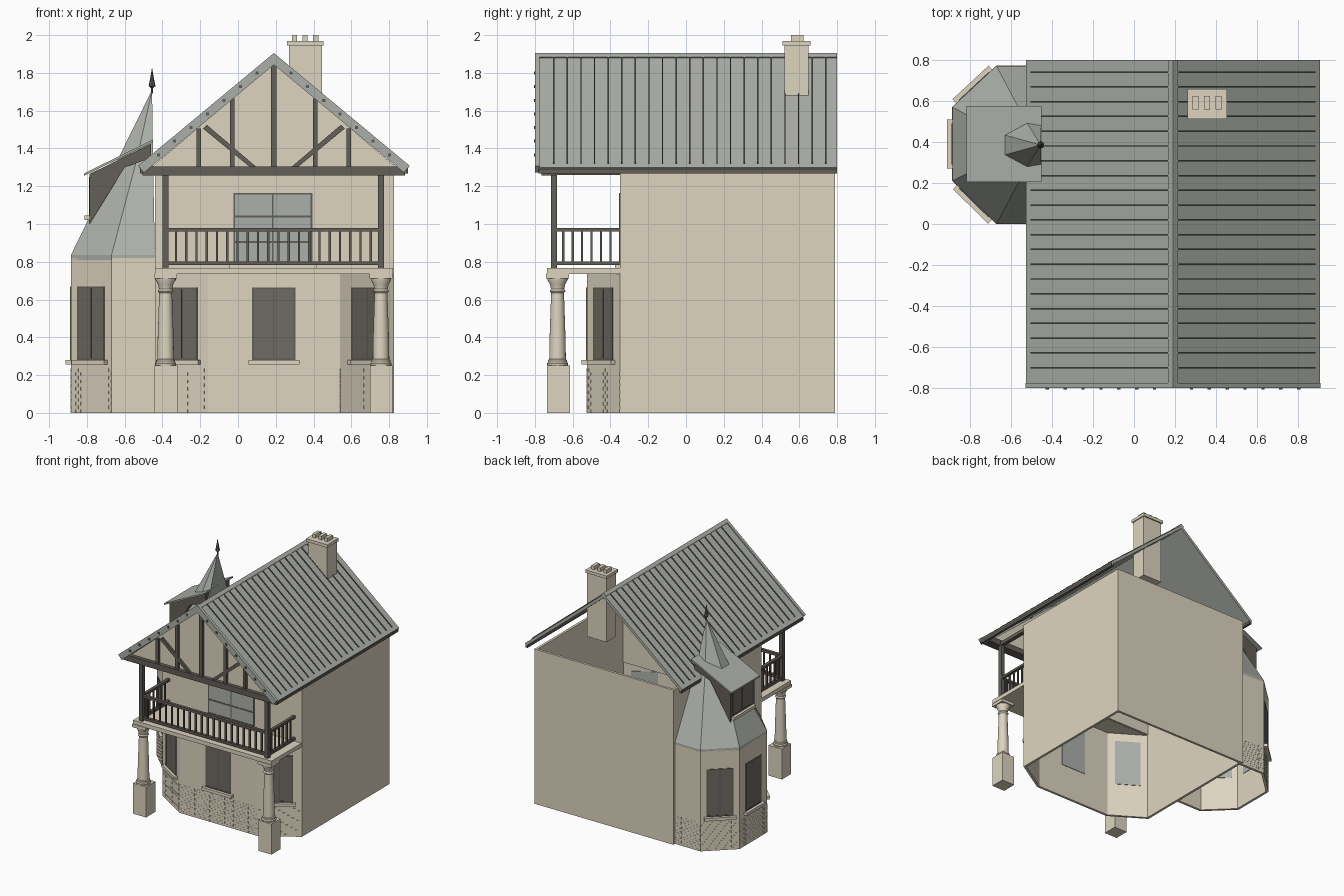
import bpy, bmesh, math
from mathutils import Matrix, Vector

cube = bpy.data.objects.get("Cube")
if cube:
    bpy.data.objects.remove(cube)


def material(name, rgb):
    m = bpy.data.materials.new(name)
    m.use_nodes = True
    m.diffuse_color = (*rgb, 1)
    m.node_tree.nodes["Principled BSDF"].inputs["Base Color"].default_value = (*rgb, 1)
    return m


STONE = material("warm stone", (0.73, 0.665, 0.53))
ROOF = material("grey roof metal", (0.41, 0.43, 0.395))
SEAM = material("dark seam", (0.11, 0.11, 0.10))
TIMBER = material("dark timber", (0.125, 0.113, 0.095))
GLASS = material("dark glass", (0.16, 0.148, 0.125))
PANE = material("pale glass", (0.41, 0.435, 0.41))


def finish(name, bm, mat, smooth=False):
    bmesh.ops.recalc_face_normals(bm, faces=bm.faces)
    me = bpy.data.meshes.new(name)
    bm.to_mesh(me)
    bm.free()
    me.materials.append(mat)
    ob = bpy.data.objects.new(name, me)
    bpy.context.scene.collection.objects.link(ob)
    if smooth:
        bpy.ops.object.select_all(action="DESELECT")
        ob.select_set(True)
        bpy.context.view_layer.objects.active = ob
        bpy.ops.object.shade_smooth_by_angle(angle=math.radians(35))
    return ob


def boxes(name, mat, specs, frame=Matrix()):
    """Boxes given as x0, x1, y0, y1, z0, z1 in a local frame."""
    bm = bmesh.new()
    for x0, x1, y0, y1, z0, z1 in specs:
        m = Matrix.Translation(((x0 + x1) / 2, (y0 + y1) / 2, (z0 + z1) / 2))
        m = frame @ m @ Matrix.Diagonal((x1 - x0, y1 - y0, z1 - z0, 1))
        bmesh.ops.create_cube(bm, size=1, matrix=m)
    return finish(name, bm, mat)


def prisms(name, mat, specs):
    """Profiles in x and z, each extruded from y0 to y1."""
    bm = bmesh.new()
    for profile, y0, y1 in specs:
        a = [bm.verts.new((x, y0, z)) for x, z in profile]
        b = [bm.verts.new((x, y1, z)) for x, z in profile]
        n = len(a)
        bm.faces.new(a)
        bm.faces.new(b[::-1])
        for i in range(n):
            bm.faces.new((a[i], b[i], b[(i + 1) % n], a[(i + 1) % n]))
    return finish(name, bm, mat)


def along(p, q):
    """Frame at p, x running to q, y pointing indoors."""
    d = Vector(q) - Vector(p)
    return Matrix.Translation((*p, 0)) @ Matrix.Rotation(math.atan2(d.y, d.x), 4, "Z"), d.length


def wall(name, p, q, z0, z1):
    f, length = along(p, q)
    boxes(name, STONE, [(0, length, 0, 0.02, z0, z1)], f)


def bricks(name, p, q, rows=12, height=0.235):
    f, length = along(p, q)
    n = max(2, round(length / 0.04))
    w, h, gap = length / n, height / rows, 0.001
    specs = []
    for r in range(rows):
        for i in range(n):
            x0 = max(0, (i - 0.5 * (r % 2)) * w)
            x1 = (i + 1 - 0.5 * (r % 2)) * w
            specs.append((x0 + gap, x1 - gap, -0.001, 0.005, r * h + gap, (r + 1) * h - gap))
    boxes(name, STONE, specs, f)


def window(name, p, q, width, z0, z1, glass=GLASS, bars=(), sill=0.02, inner=True):
    f, length = along(p, q)
    c, h, t = length / 2, width / 2, 0.01
    boxes(name + "_glass", glass, [(c - h, c + h, -0.002, 0.004, z0, z1)], f)
    frame = [(c - h, c - h + t, -0.004, 0, z0, z1), (c + h - t, c + h, -0.004, 0, z0, z1),
             (c - h, c + h, -0.004, 0, z1 - t, z1), (c - h, c + h, -0.004, 0, z0, z0 + t),
             (c - 0.004, c + 0.004, -0.004, 0, z0, z1)]
    frame += [(c - h, c + h, -0.004, 0, z - 0.006, z + 0.006) for z in bars]
    boxes(name + "_frame", TIMBER, frame, f)
    boxes(name + "_sill", STONE, [(c - h - sill, c + h + sill, -0.027, 0.005, z0 - 0.024, z0)], f)
    if inner:
        boxes(name + "_inner_pane", PANE, [(c - h, c + h, 0.018, 0.024, z0, z1)], f)


# House walls with the ground floor bay
house = [(-0.44, -0.35), (-0.16, -0.525), (0.54, -0.525), (0.825, -0.35), (0.825, 0.79), (-0.44, 0.79)]
for i, p in enumerate(house):
    q = house[(i + 1) % 6]
    wall(f"house_wall_{i}", p, q, 0, 0.74 if i < 3 else 1.27)
    if i < 3:
        bricks(f"bay_bricks_{i}", p, q)
        window(f"bay_window_{i}", p, q, 0.23 if i == 1 else 0.2, 0.28, 0.665)
wall("upper_front_wall", house[0], house[3], 0.74, 1.27)
window("balcony_window", (-0.025, -0.35), (0.395, -0.35), 0.42, 0.79, 1.165, PANE, (1.04, 0.905))

# Tower walls
tower = [(-0.44, 0.77), (-0.67, 0.77), (-0.885, 0.57), (-0.885, 0.21), (-0.67, 0), (-0.44, 0)]
for i, (p, q) in enumerate(zip(tower, tower[1:])):
    wall(f"tower_wall_{i}", p, q, 0, 0.82)
    if 0 < i < 4:
        window(f"tower_window_{i}", p, q, 0.2, 0.28, 0.67)
    if i < 4:
        bricks(f"tower_bricks_{i}", p, q)

# Tower roof: eave band, steep skirt, spire
top = [(-0.45, 0.515), (-0.535, 0.515), (-0.635, 0.435), (-0.635, 0.335), (-0.535, 0.255), (-0.45, 0.255)]
bm = bmesh.new()
rings = [[bm.verts.new((x, y, z)) for x, y in ring] for ring, z in ((tower, 0.81), (tower, 0.835), (top, 1.345))]
apex = bm.verts.new((-0.455, 0.385, 1.71))
for lo, hi in zip(rings, rings[1:]):
    for i in range(5):
        bm.faces.new((lo[i], lo[i + 1], hi[i + 1], hi[i]))
for i in range(6):
    bm.faces.new((rings[2][i], rings[2][(i + 1) % 6], apex))
finish("tower_roof", bm, ROOF)


def lathe(name, mat, profile, x, y, sides):
    bm = bmesh.new()
    vs = [bm.verts.new((r, 0, z)) for r, z in profile]
    edges = [bm.edges.new(e) for e in zip(vs, vs[1:])]
    bmesh.ops.spin(bm, geom=vs + edges, cent=(0, 0, 0), axis=(0, 0, 1), angle=math.tau, steps=sides)
    bmesh.ops.remove_doubles(bm, verts=bm.verts, dist=0.0005)
    bmesh.ops.translate(bm, verts=bm.verts, vec=(x, y, 0))
    finish(name, bm, mat, True)


lathe("tower_finial", SEAM, [(0, 1.69), (0.006, 1.69), (0.006, 1.72), (0.018, 1.73), (0.01, 1.77), (0, 1.83)], -0.455, 0.385, 8)

# Tower dormer
prisms("dormer_body", TIMBER, [([(-0.785, 1.0), (-0.785, 1.265), (-0.46, 1.425), (-0.46, 1.35), (-0.6, 1.3)], 0.235, 0.545)])
prisms("dormer_roof", ROOF, [([(-0.815, 1.255), (-0.815, 1.268), (-0.45, 1.447), (-0.45, 1.434)], 0.205, 0.575)])
window("dormer_window", (-0.785, 0.53), (-0.785, 0.25), 0.26, 1.045, 1.25, sill=0.01, inner=False)

# Main roof
RIDGE, APEX, PITCH = 0.19, 1.893, 0.83


def strip(s, o0, o1, lift0, lift1, y0, y1):
    """Strip on one slope between two distances from the ridge, its lower end cut square."""
    def point(o, lift):
        return RIDGE + s * o, APEX - PITCH * o + lift
    return [point(o0, lift0), point(o1 + lift0 / 2, lift0), point(o1 + lift1 / 2, lift1), point(o0, lift1)], y0, y1


sides = (-1, 1)
prisms("roof_slopes", ROOF, [strip(s, 0, 0.715, -0.03, 0, -0.78, 0.8) for s in sides])
prisms("roof_rakes", ROOF, [strip(s, 0, 0.713, -0.05, 0.012, -0.8, -0.775) for s in sides])
prisms("ridge_cap", ROOF, [strip(s, 0, 0.018, -0.01, 0.012, -0.8, 0.8) for s in sides])
prisms("roof_seams", SEAM, [strip(s, 0.022, 0.69, -0.005, 0.009, y - 0.0035, y + 0.0035)
                            for s in sides for y in [-0.7 + 0.072 * i for i in range(21)]])
boxes("gutters", TIMBER, [(RIDGE + s * 0.70 - 0.01, RIDGE + s * 0.70 + 0.01, -0.78, 0.8, 1.268, 1.29) for s in sides])
pegs = []
for s in sides:
    for i in range(7):
        x = RIDGE + s * (0.09 + 0.087 * i)
        z = APEX - PITCH * abs(x - RIDGE) - 0.019
        pegs.append((x - 0.008, x + 0.008, -0.806, -0.79, z - 0.008, z + 0.008))
boxes("rake_pegs", SEAM, pegs)

# Front gable with half timbering
prisms("gable_panel", STONE, [([(-0.47, 1.29), (0.85, 1.29), (RIDGE, 1.85)], -0.735, -0.715)])
timbers = [([(0.175, 1.3), (0.205, 1.3), (0.205, 1.84), (0.175, 1.84)], -0.755, -0.73)]
for s in sides:
    for off, z in ((0.22, 1.665), (0.397, 1.505)):
        x = RIDGE + s * off
        timbers.append(([(x - 0.012, 1.3), (x + 0.012, 1.3), (x + 0.012, z), (x - 0.012, z)], -0.755, -0.73))
    brace = [(0.09, 1.3), (0.125, 1.3), (0.375, 1.505), (0.355, 1.525)]
    timbers.append(([(RIDGE + s * o, z) for o, z in brace], -0.752, -0.73))
prisms("gable_timbers", TIMBER, timbers)
boxes("gable_beam", TIMBER, [(-0.505, 0.885, -0.765, -0.69, 1.258, 1.305)])

# Porch: pedestals, columns, balcony
columns = (-0.383, 0.757)
boxes("balcony_floor", STONE, [(-0.44, 0.82, -0.735, -0.34, 0.735, 0.768)])
for side, x in zip(("right", "left"), columns):
    boxes(side + "_pedestal", STONE, [(x - 0.058, x + 0.062, -0.735, -0.615, 0, 0.25)])
    lathe(side + "_column", STONE, [(0, 0.25), (0.054, 0.25), (0.056, 0.262), (0.05, 0.27), (0.05, 0.28), (0.044, 0.285),
                                    (0.042, 0.4), (0.034, 0.635), (0.042, 0.645), (0.035, 0.655), (0.04, 0.68),
                                    (0.054, 0.705), (0.054, 0.715), (0, 0.715)], x, -0.68, 20)
    boxes(side + "_capital", STONE, [(x - 0.06, x + 0.06, -0.74, -0.62, 0.712, 0.738)])
boxes("porch_posts", TIMBER, [(x - 0.016, x + 0.016, -0.715, -0.683, 0.765, 1.27) for x in columns])
boxes("porch_side_beams", TIMBER, [(x - 0.016, x + 0.016, -0.715, -0.35, 1.26, 1.29) for x in columns])

rails = [(columns[0], columns[1], -0.71, -0.685, z, z + 0.02) for z in (0.782, 0.96)]
rails += [(x - 0.012, x + 0.012, -0.7, -0.35, z, z + 0.02) for x in columns for z in (0.782, 0.96)]
rails += [(x - 0.006, x + 0.006, -0.704, -0.691, 0.79, 0.97)
          for x in [columns[0] + 0.0543 * i for i in range(1, 21)]]
rails += [(x - 0.006, x + 0.006, y - 0.006, y + 0.006, 0.79, 0.97)
          for x in columns for y in [-0.7 + 0.05 * i for i in range(1, 7)]]
boxes("balcony_railing", TIMBER, rails)

# Chimney
boxes("chimney_stack", STONE, [(0.27, 0.445, 0.522, 0.648, 1.42, 1.95)])
boxes("chimney_cap", STONE, [(0.26, 0.453, 0.512, 0.658, 1.945, 1.97)])
boxes("chimney_pots", STONE, [(x - 0.014, x + 0.014, 0.557, 0.623, 1.965, 2.0) for x in (0.299, 0.355, 0.411)])
